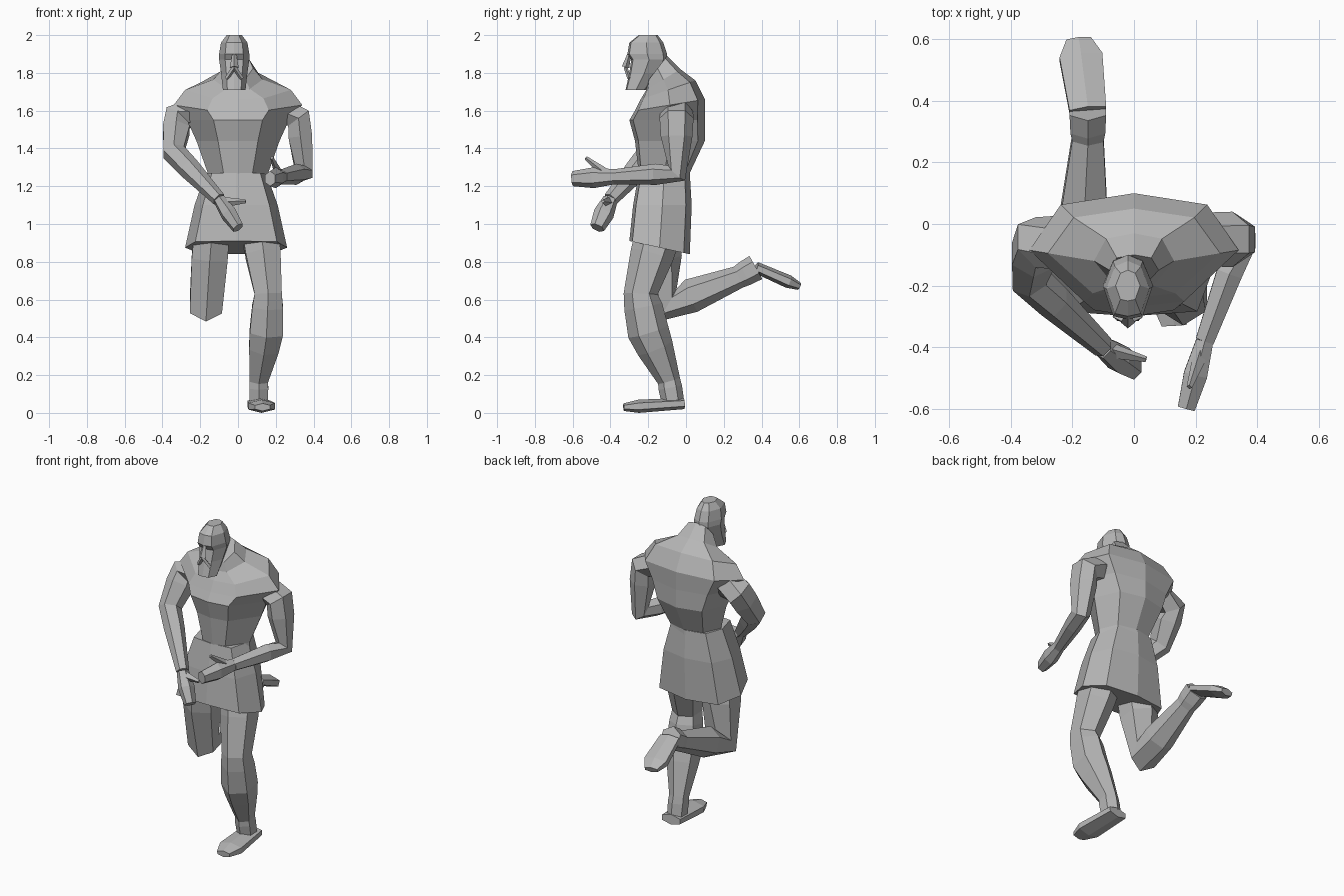
import bpy, bmesh, math
from mathutils import Vector

cube = bpy.data.objects.get("Cube")
if cube:
    bpy.data.objects.remove(cube, do_unlink=True)

shade = 0.47
grey = bpy.data.materials.new("stone grey")
grey.use_nodes = True
grey.diffuse_color = (shade, shade, shade, 1)
grey.node_tree.nodes["Principled BSDF"].inputs["Base Color"].default_value = grey.diffuse_color


def skin(name, rings):
    """Bridge equal rings of points into a closed, flat-shaded body."""
    bm = bmesh.new()
    loops = [[bm.verts.new(point) for point in ring] for ring in rings]
    for lower, upper in zip(loops, loops[1:]):
        for i in range(len(lower)):
            bm.faces.new((lower[i - 1], lower[i], upper[i], upper[i - 1]))
    bm.faces.new(loops[0])
    bm.faces.new(loops[-1])
    bmesh.ops.recalc_face_normals(bm, faces=bm.faces)
    mesh = bpy.data.meshes.new(name)
    bm.to_mesh(mesh)
    bm.free()
    mesh.materials.append(grey)
    obj = bpy.data.objects.new(name, mesh)
    bpy.context.collection.objects.link(obj)


def limb(name, joints, radii, width=1.0, bulge=1.0, sides=6):
    """Tube through the joints; each segment swells a third of the way along."""
    points, sizes = [joints[0]], [radii[0]]
    for i in range(1, len(joints)):
        points += [joints[i - 1].lerp(joints[i], 1 / 3), joints[i]]
        sizes += [bulge * (2 * radii[i - 1] + radii[i]) / 3, radii[i]]
    rings = []
    for i, (point, size) in enumerate(zip(points, sizes)):
        before = point - points[i - 1] if i else Vector()
        after = points[i + 1] - point if point != points[-1] else Vector()
        along = (before.normalized() + after.normalized()).normalized()
        fore = Vector((1, 0, 0)).cross(along).normalized()
        across = along.cross(fore) * width / math.sin(math.pi / 3)
        angles = [math.tau * k / sides for k in range(sides)]
        rings.append([point + size * (fore * math.cos(a) + across * math.sin(a))
                      for a in angles])
    skin(name, rings)


def trunk(name, centre, sections, front_width, back_width):
    """Stack eight-point sections: half width, front, back, height and,
    where the section slopes, the rise towards the back."""
    rings = []
    for width, front, back, height, *rise in sections:
        lift, middle = sum(rise), (front + back) / 2
        half = [(0, front), (front_width, front * 0.9 + middle * 0.1), (1, middle),
                (back_width, back * 0.8 + middle * 0.2), (0, back)]
        outline = half + [(-x, y) for x, y in reversed(half[1:-1])]
        rings.append([(centre + x * width, y,
                       height + lift * (y - front) / (back - front))
                      for x, y in outline])
    skin(name, rings)


def hand(side, wrist, tip, thumb_tip):
    """Mitten hand with a pointed thumb."""
    palm = wrist.lerp(tip, 0.5)
    limb(side + "_hand", [wrist, palm, tip], [0.04, 0.055, 0.04], width=0.7)
    limb(side + "_thumb", [wrist.lerp(tip, 0.1), thumb_tip], [0.03, 0.01],
         width=0.8, sides=4)


def foot(side, heel, toe):
    """Wedge foot, widest at the ball."""
    limb(side + "_foot", [heel, heel.lerp(toe, 0.75), toe], [0.03, 0.035, 0.02],
         width=2)


# Torso with broad shoulders and sloping neck
trunk("torso", 0, [
    (0.16, -0.24, 0.02, 1.2),
    (0.16, -0.25, 0.02, 1.27),
    (0.22, -0.27, 0.1, 1.44),
    (0.27, -0.3, 0.1, 1.55),
    (0.34, -0.27, 0.1, 1.6, 0.06),
    (0.28, -0.24, 0.05, 1.66, 0.1),
    (0.13, -0.21, -0.03, 1.71, 0.11),
    (0.08, -0.2, -0.1, 1.76, 0.13),
], front_width=0.48, back_width=0.7)

# Flared skirt of the tunic, longer at the back
trunk("tunic_skirt", -0.01, [
    (0.27, -0.3, 0.02, 0.91, -0.07),
    (0.22, -0.28, 0.03, 1.1),
    (0.16, -0.25, 0.02, 1.27),
], front_width=0.8, back_width=0.75)

# Head with beard, brow and flat crown, set slightly to one side
face = -0.02
trunk("head", face, [
    (0.06, -0.32, -0.21, 1.71),
    (0.07, -0.3, -0.14, 1.8),
    (0.08, -0.29, -0.1, 1.87),
    (0.08, -0.31, -0.1, 1.9),
    (0.07, -0.3, -0.12, 1.96),
    (0.04, -0.25, -0.15, 2),
], front_width=0.6, back_width=0.6)
bridge = Vector((face, -0.3, 1.9))
nostrils = bridge + Vector((0, -0.02, -0.07))
limb("nose", [bridge, nostrils], [0.01, 0.02], sides=4)
for side, sign in (("left", 1), ("right", -1)):
    drop = Vector((sign * 0.04, 0.02, -0.06))
    limb(side + "_moustache", [nostrils, nostrils + drop], [0.01, 0.01], sides=4)

# Left arm: bent, forearm reaching forward
collar = Vector((0.2, -0.05, 1.61))
shoulder = Vector((0.32, -0.05, 1.56))
elbow = Vector((0.35, -0.05, 1.27))
wrist = Vector((0.23, -0.38, 1.25))
limb("left_arm", [collar, shoulder, elbow, wrist], [0.08, 0.09, 0.06, 0.04],
     width=0.75, bulge=1.05)
hand("left", wrist, Vector((0.17, -0.6, 1.24)), Vector((0.18, -0.53, 1.35)))

# Right arm: swung across the body
collar = Vector((-0.2, -0.06, 1.61))
shoulder = Vector((-0.32, -0.06, 1.56))
elbow = Vector((-0.34, -0.18, 1.38))
wrist = Vector((-0.1, -0.4, 1.13))
limb("right_arm", [collar, shoulder, elbow, wrist], [0.08, 0.09, 0.07, 0.04],
     width=0.8, bulge=1.05)
hand("right", wrist, Vector((0, -0.47, 0.98)), Vector((0.04, -0.44, 1.12)))

# Left leg: standing, with a heavy calf
hip = Vector((0.12, -0.15, 0.94))
knee = Vector((0.16, -0.24, 0.63))
calf = Vector((0.15, -0.2, 0.43))
ankle = Vector((0.11, -0.09, 0.17))
heel = Vector((0.11, -0.07, 0.06))
limb("left_leg", [hip, knee, calf, ankle, heel], [0.12, 0.09, 0.11, 0.06, 0.06],
     width=0.8, bulge=1.05)
foot("left", Vector((0.11, -0.01, 0.05)), Vector((0.13, -0.33, 0.03)))

# Right leg: kicked back from the knee
hip = Vector((-0.14, -0.15, 0.94))
knee = Vector((-0.17, -0.1, 0.57))
ankle = Vector((-0.15, 0.28, 0.72))
heel = Vector((-0.15, 0.37, 0.77))
limb("right_leg", [hip, knee, ankle, heel], [0.11, 0.1, 0.06, 0.07],
     width=0.85, bulge=1.05)
foot("right", heel, Vector((-0.18, 0.6, 0.67)))
